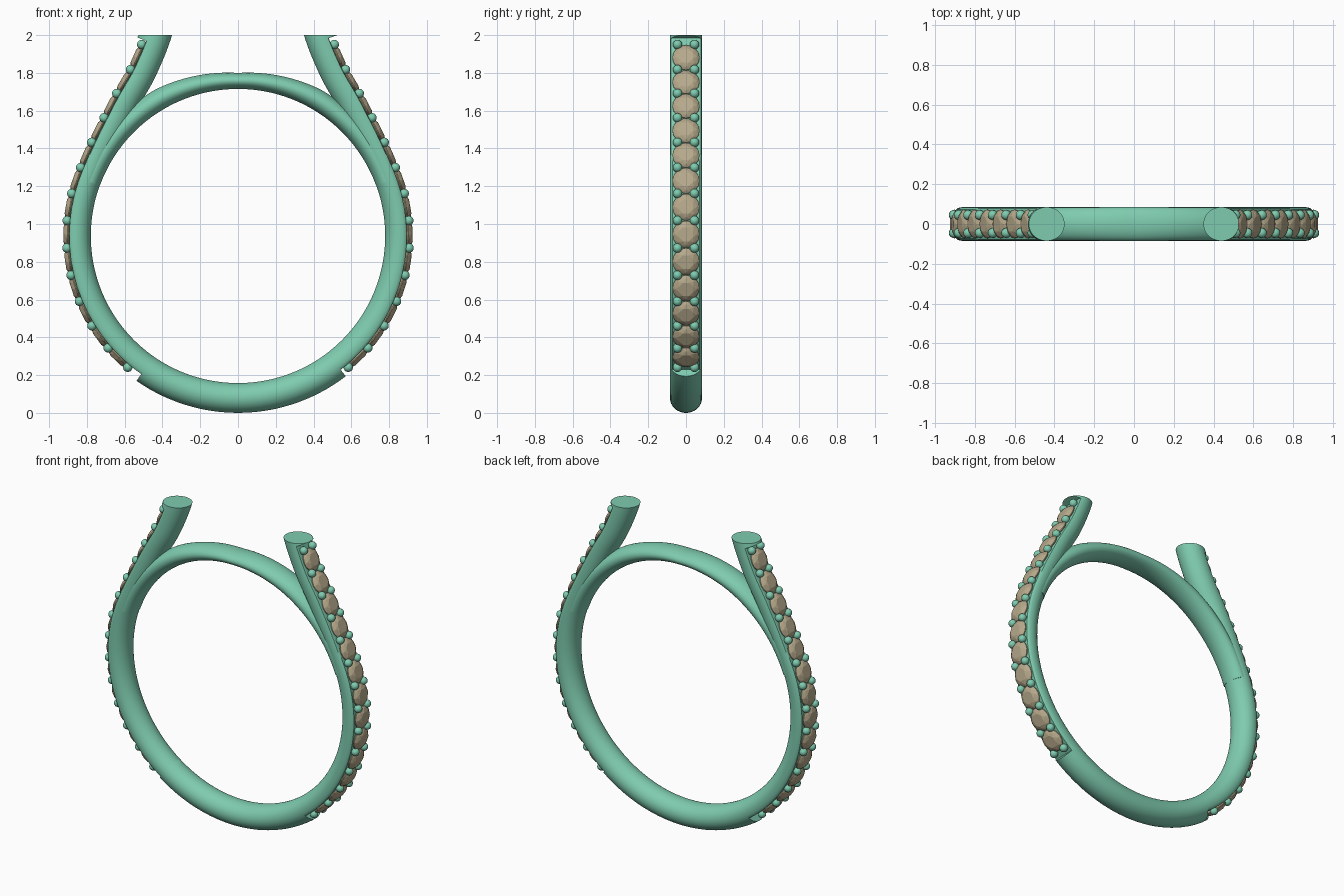
import bpy, bmesh
from math import sin, cos, pi, radians, hypot
from mathutils import Vector, Matrix

if "Cube" in bpy.data.objects:
    bpy.data.objects.remove(bpy.data.objects["Cube"])

CZ, R = 0.937, 0.858          # ring centre height, shank centreline radius
CLIP = 0.035                  # depth of the stone channel floor
N = 40                        # sides of the tube


def material(name, col):
    m = bpy.data.materials.new(name)
    m.diffuse_color = (*col, 1)
    m.use_nodes = True
    m.node_tree.nodes["Principled BSDF"].inputs["Base Color"].default_value = m.diffuse_color
    return m


metal = material("green_metal", (0.21, 0.60, 0.43))
gem = material("tan_stone", (0.47, 0.40, 0.26))


def finish(bm, name, mat, smooth=None):
    bmesh.ops.recalc_face_normals(bm, faces=bm.faces)
    me = bpy.data.meshes.new(name)
    bm.to_mesh(me)
    bm.free()
    me.materials.append(mat)
    ob = bpy.data.objects.new(name, me)
    bpy.context.collection.objects.link(ob)
    if smooth:
        bpy.ops.object.select_all(action='DESELECT')
        ob.select_set(True)
        bpy.context.view_layer.objects.active = ob
        bpy.ops.object.shade_smooth_by_angle(angle=radians(smooth))
    return ob


def sweep(samples):
    """Skin elliptical sections: (centre, outward normal, radial r, y r, clip)."""
    bm = bmesh.new()
    rings = []
    for c, n, ru, ry, clip in samples:
        ring = []
        for k in range(N):
            a = 2 * pi * (k + 0.5) / N
            p = c + n * min(ru * cos(a), clip)
            ring.append(bm.verts.new((p.x, ry * sin(a), p.y)))
        rings.append(ring)
    for r0, r1 in zip(rings, rings[1:]):
        for k in range(N):
            j = (k + 1) % N
            bm.faces.new((r0[k], r0[j], r1[j], r1[k]))
    bm.faces.new(rings[0])
    bm.faces.new(rings[-1])
    return bm


def catmull(p, steps):
    out = []
    for i in range(1, len(p) - 2):
        a, b, c, d = p[i - 1:i + 3]
        for s in range(steps):
            t = s / steps
            out.append(0.5 * (2 * b + (c - a) * t + (2 * a - 5 * b + 4 * c - d) * t * t
                              + (3 * b - a - 3 * c + d) * t ** 3))
    return out + [p[-2]]


# Right half of the shank centreline: arc, then the arm leaving the circle
arc = [Vector((R * cos(radians(a / 2)), CZ + R * sin(radians(a / 2))))
       for a in range(-180, 50, 5)]
arm = [Vector(v) for v in ((0.778, 1.30), (0.728, 1.413), (0.667, 1.535), (0.602, 1.66),
                           (0.527, 1.79), (0.472, 1.91), (0.438, 2.0), (0.415, 2.08), (0.40, 2.15))]
half = arc + catmull([arc[-4]] + arm, 6)
path = [Vector((-p.x, p.y)) for p in reversed(half[1:])] + half


def normal(i):
    t = (path[min(i + 1, len(path) - 1)] - path[max(i - 1, 0)]).normalized()
    return Vector((t.y, -t.x))


# Shank with both arms; the channel is clipped into the outer side
z_low = CZ + R * sin(radians(-52.5))
samples, was = [], False
for i, p in enumerate(path):
    n = normal(i)
    on = z_low - 1e-4 < p.y < 1.965
    ry = 0.085
    ru = 0.079 if p.y < 1.3 else min(0.085, 0.079 + 0.03 * (p.y - 1.3))
    if on != was and i:
        samples.append((p, n, ru, ry, CLIP if was else 1))
    samples.append((p, n, ru, ry, CLIP if on else 1))
    was = on
bm = sweep(samples)
cut = bmesh.ops.bisect_plane(bm, geom=bm.verts[:] + bm.edges[:] + bm.faces[:],
                             plane_co=(0, 0, 2), plane_no=(0, 0, 1), clear_outer=True)
bmesh.ops.holes_fill(bm, edges=[e for e in bm.edges if e.is_boundary])
finish(bm, "shank_and_arms", metal, 35)

# Thin arch closing the finger hole
samples = []
for a in range(20, 161, 2):
    d = abs(a - 90) / 60
    h = min(0.085 + 0.055 * d, 0.112)
    n = Vector((cos(radians(a)), sin(radians(a))))
    samples.append((Vector((0, CZ)) + n * (0.778 + h / 2), n, h / 2, 0.085 - 0.003 * d, 1))
finish(sweep(samples), "top_arch", metal, 35)

# Even spacing along the channel, just above its floor
first = len(half) - 1
line = [(path[i] + normal(i) * 0.05, normal(i)) for i in range(first, len(path))]
start = min(range(len(line)), key=lambda k: (line[k][0] - Vector((0.59, 0.233))).length)
line = line[start:]
dist = [0]
for (p, _), (q, _) in zip(line, line[1:]):
    dist.append(dist[-1] + (q - p).length)
k = next(i for i, (p, _) in enumerate(line) if p.y > 1.95)
total = dist[k - 1] + (dist[k] - dist[k - 1]) * (1.95 - line[k - 1][0].y) / (line[k][0].y - line[k - 1][0].y)


def at(s):
    for i in range(len(dist) - 1):
        if dist[i + 1] >= s:
            f = (s - dist[i]) / (dist[i + 1] - dist[i])
            return line[i][0].lerp(line[i + 1][0], f), line[i][1].lerp(line[i + 1][1], f).normalized()


def frame(p, n):
    m = Matrix(((-n.y, 0, n.x), (0, 1, 0), (n.x, 0, n.y))).to_4x4()
    m.translation = (p.x, 0, p.y)
    return m


ROWS = 14
beads, stones = bmesh.new(), bmesh.new()
# Bead prongs in pairs
for i in range(ROWS):
    m = frame(*at(total * i / (ROWS - 1)))
    for y in (-0.045, 0.045):
        bmesh.ops.create_uvsphere(beads, u_segments=16, v_segments=10, radius=0.025,
                                  matrix=m @ Matrix.Translation((0, y, 0)))
# Faceted round stones: (sides, radius, height, turn)
levels = ((8, 0.040, 0.017, 0.5), (8, 0.058, 0.009, 0), (16, 0.072, -0.004, 0),
          (16, 0.072, -0.009, 0), (8, 0.035, -0.04, 0))
for i in range(ROWS - 1):
    m = frame(*at(total * (i + 0.5) / (ROWS - 1)))
    vs = [stones.verts.new(m @ Vector((r * cos(2 * pi * (j + o) / s), r * sin(2 * pi * (j + o) / s), z)))
          for s, r, z, o in levels for j in range(s)]
    bmesh.ops.convex_hull(stones, input=vs)

for ob in (finish(beads, "bead_prongs", metal, 60), finish(stones, "channel_stones", gem)):
    ob.modifiers.new("mirror", 'MIRROR').use_axis[0] = True
